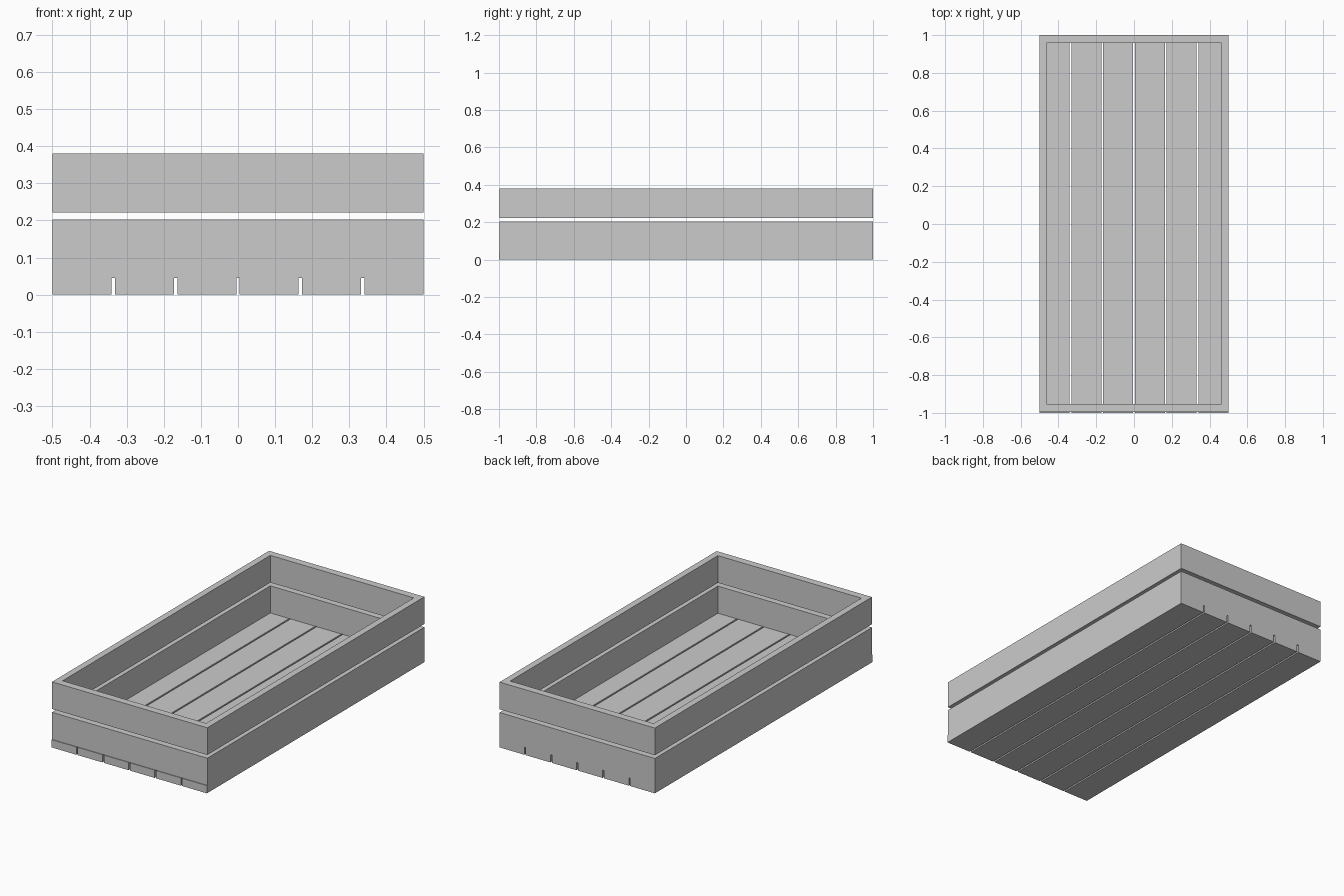
import bpy, bmesh
from mathutils import Vector

if "Cube" in bpy.data.objects:
    bpy.data.objects.remove(bpy.data.objects["Cube"])


def board(name, lo, hi):
    """Axis-aligned plank between two opposite corners."""
    lo, hi = Vector(lo), Vector(hi)
    bm = bmesh.new()
    bmesh.ops.create_cube(bm, size=1.0)
    bmesh.ops.scale(bm, vec=hi - lo, verts=bm.verts)
    mesh = bpy.data.meshes.new(name)
    bm.to_mesh(mesh)
    bm.free()
    ob = bpy.data.objects.new(name, mesh)
    ob.location = (lo + hi) / 2
    bpy.context.collection.objects.link(ob)
    return ob


PLANK_W, PLANK_T = 0.159, 0.045
PITCH = (1.0 - PLANK_W) / 5
SIDE_T, END_T = 0.038, 0.043
FRONT = -0.996

# Six floor planks with narrow gaps
for i in range(6):
    x = -0.5 + i * PITCH
    board(f"floor_plank_{i + 1}", (x, -1, 0), (x + PLANK_W, 1, PLANK_T))

# Two tiers of wall boards resting on the floor, separated by a slot
for tier, z0, z1 in (("lower", PLANK_T, 0.203), ("upper", 0.222, 0.38)):
    board(f"{tier}_front_board", (-0.5, FRONT, z0), (0.5, FRONT + END_T, z1))
    board(f"{tier}_back_board", (-0.5 + SIDE_T, 1 - END_T, z0), (0.5 - SIDE_T, 1, z1))
    board(f"{tier}_left_board", (-0.5, FRONT + END_T, z0), (-0.5 + SIDE_T, 1, z1))
    board(f"{tier}_right_board", (0.5 - SIDE_T, FRONT + END_T, z0), (0.5, 1, z1))
